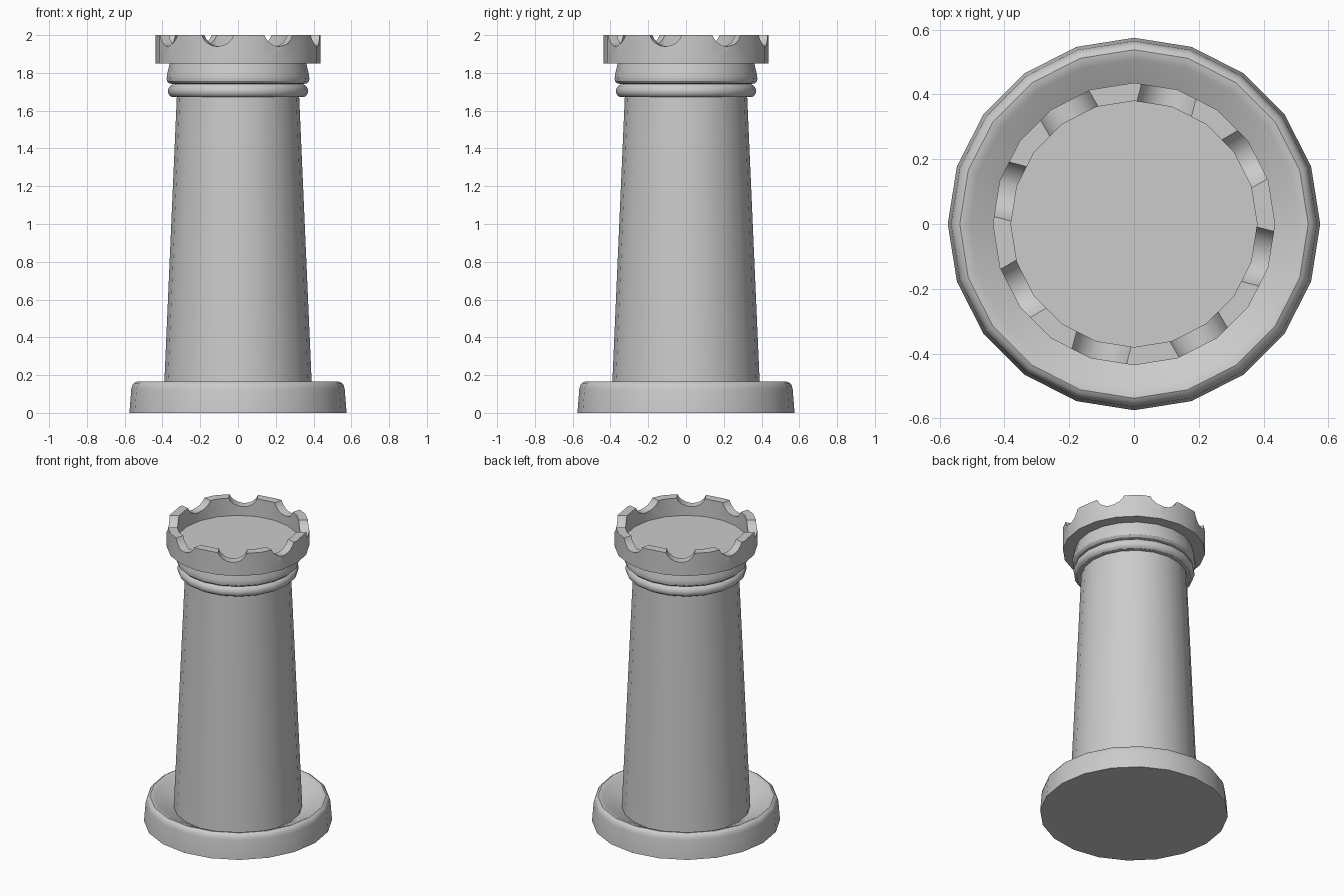
import bpy, bmesh
from math import cos, sin, pi, radians
from mathutils import Matrix

if "Cube" in bpy.data.objects:
    bpy.data.objects.remove(bpy.data.objects["Cube"])

SIDES = 20


def finish(name, bm):
    bmesh.ops.recalc_face_normals(bm, faces=bm.faces)
    me = bpy.data.meshes.new(name)
    bm.to_mesh(me)
    bm.free()
    ob = bpy.data.objects.new(name, me)
    bpy.context.collection.objects.link(ob)
    return ob


def lathe(name, profile, cap_start=False, cap_end=False):
    """Spin an (r, z) profile into a 20-sided solid, optionally capping ends."""
    bm = bmesh.new()
    rings = [[bm.verts.new((r * cos(2 * pi * i / SIDES), r * sin(2 * pi * i / SIDES), z))
              for i in range(SIDES)] for r, z in profile]
    for a, b in zip(rings, rings[1:]):
        for i in range(SIDES):
            j = (i + 1) % SIDES
            bm.faces.new((a[i], a[j], b[j], b[i]))
    if cap_start:
        bm.faces.new(rings[0][::-1])
    if cap_end:
        bm.faces.new(rings[-1])
    ob = finish(name, bm)
    if not (cap_start and cap_end):
        # open shells: make sure the walls face outward
        me = ob.data
        side = max(me.polygons, key=lambda p: p.center.xy.length)
        if side.normal.xy.dot(side.center.xy) < 0:
            me.flip_normals()
    return ob


def smooth(ob, angle=32):
    bpy.ops.object.select_all(action='DESELECT')
    ob.select_set(True)
    bpy.context.view_layer.objects.active = ob
    bpy.ops.object.shade_smooth_by_angle(angle=radians(angle))


# Foot with rounded rim and dished top
base = lathe("base", [(.575, 0), (.565, .125), (.56, .145), (.551, .158), (.538, .165),
                      (.523, .163), (.508, .156), (.45, .127), (.393, .095)], cap_start=True)

# Tapered column
column = lathe("column", [(.393, .095), (.324, 1.672)])

# Two stacked mouldings under the crown
collar = lathe("collar", [(.324, 1.672), (.35, 1.672), (.362, 1.68), (.37, 1.694), (.37, 1.712),
                          (.363, 1.728), (.345, 1.741), (.364, 1.745), (.375, 1.756),
                          (.378, 1.77), (.376, 1.787), (.37, 1.815), (.362, 1.85)])

# Hollow crown
crown = lathe("crown", [(.36, 1.85), (.436, 1.85), (.436, 2.0), (.38, 2.0), (.38, 1.88)],
              cap_start=True, cap_end=True)

# Eight round notches around the crown wall
bm = bmesh.new()
for k in range(8):
    m = (Matrix.Rotation(radians(30.3 + 45 * k), 4, 'Z')
         @ Matrix.Translation((.41, 0, 2.035)) @ Matrix.Rotation(pi / 2, 4, 'Y'))
    bmesh.ops.create_cone(bm, cap_ends=True, segments=20, radius1=.095, radius2=.095,
                          depth=.2, matrix=m)
cutter = finish("notch_cutter", bm)
cutter.hide_render = True

cut = crown.modifiers.new("notches", 'BOOLEAN')
cut.operation = 'DIFFERENCE'
cut.solver = 'EXACT'
cut.object = cutter
bpy.context.view_layer.objects.active = crown
bpy.ops.object.modifier_apply(modifier=cut.name)
bpy.data.objects.remove(cutter)

for part in (base, column, collar, crown):
    smooth(part)
